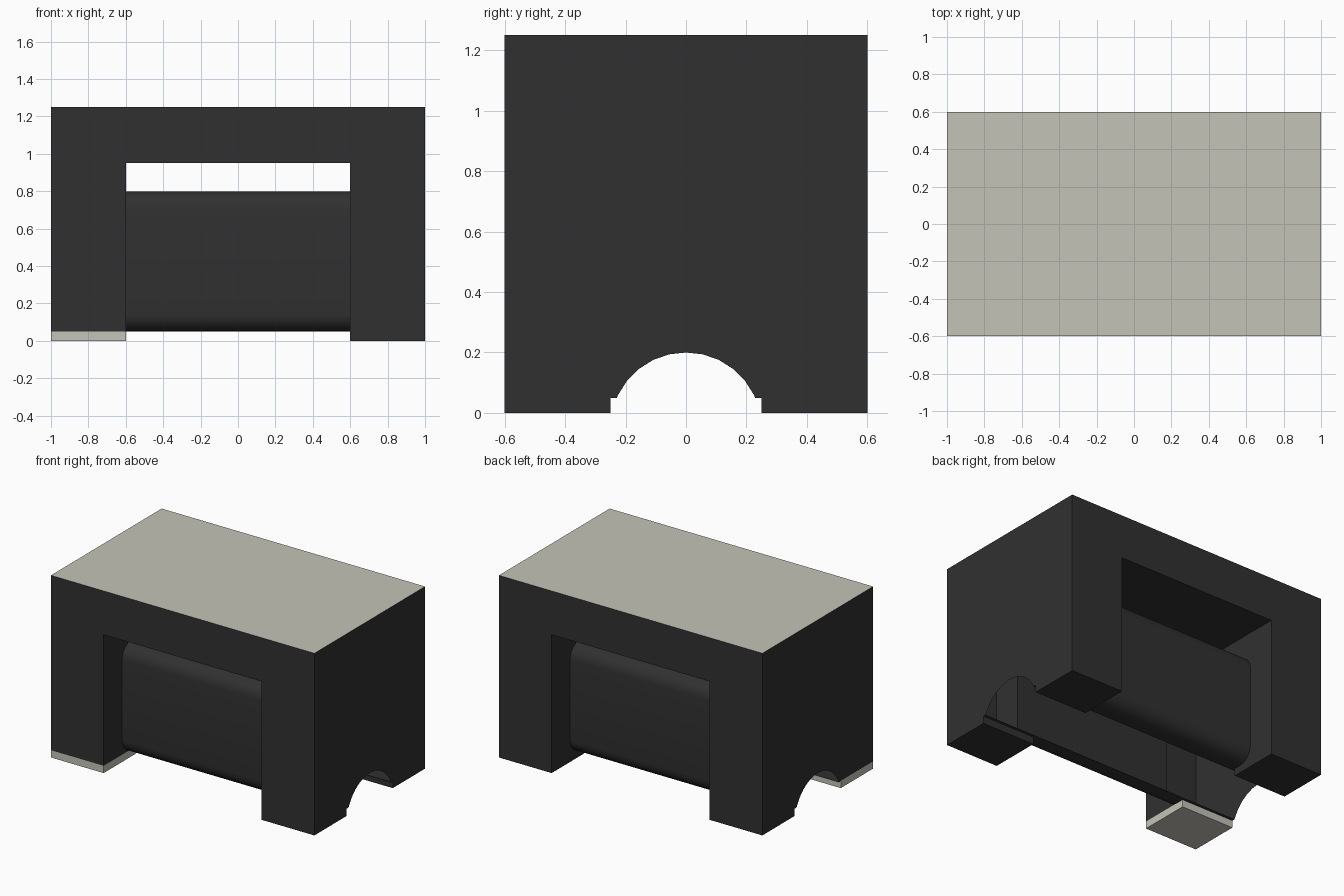
import bpy, bmesh, math

if "Cube" in bpy.data.objects:
    bpy.data.objects.remove(bpy.data.objects["Cube"], do_unlink=True)


def material(name, rgb, rough):
    m = bpy.data.materials.new(name)
    m.use_nodes = True
    m.diffuse_color = (*rgb, 1)
    bsdf = next(n for n in m.node_tree.nodes if n.type == 'BSDF_PRINCIPLED')
    bsdf.inputs["Base Color"].default_value = (*rgb, 1)
    bsdf.inputs["Roughness"].default_value = rough
    return m


DARK = material("charcoal", (0.030, 0.030, 0.030), 0.6)
LIGHT = material("pale_grey", (0.56, 0.55, 0.48), 0.5)

FLOOR = 0.05          # underside of the body, on top of the feet
SLOT_R, SLOT_Z = 0.25, -0.05


def finish(bm, name, mats):
    mesh = bpy.data.meshes.new(name)
    bm.to_mesh(mesh)
    bm.free()
    for m in mats:
        mesh.materials.append(m)
    ob = bpy.data.objects.new(name, mesh)
    bpy.context.collection.objects.link(ob)
    return ob


def prism(name, profile, axis, half):
    """Extrude a (u, z) profile from -half to half along x or y."""
    bm = bmesh.new()
    place = (lambda u, z: (-half, u, z)) if axis == 'x' else (lambda u, z: (u, -half, z))
    face = bm.faces.new([bm.verts.new(place(u, z)) for u, z in profile])
    geom = bmesh.ops.extrude_face_region(bm, geom=[face])["geom"]
    shift = (2 * half, 0, 0) if axis == 'x' else (0, 2 * half, 0)
    bmesh.ops.translate(bm, vec=shift, verts=[v for v in geom if isinstance(v, bmesh.types.BMVert)])
    bmesh.ops.recalc_face_normals(bm, faces=bm.faces)
    return finish(bm, name, [DARK])


def arc(cu, cz, r, a0, a1, n):
    return [(cu + r * math.cos(math.radians(a0 + (a1 - a0) * i / n)),
             cz + r * math.sin(math.radians(a0 + (a1 - a0) * i / n))) for i in range(n + 1)]


# Arch-shaped frame
body = prism("body", [(-1, FLOOR), (-0.6, FLOOR), (-0.6, 0.95), (0.6, 0.95),
                      (0.6, FLOOR), (1, FLOOR), (1, 1.25), (-1, 1.25)], 'y', 0.6)

# Rounded core between the legs
r = 0.1
core_profile = []
for u, z, a in ((0.3, 0.7, 0), (-0.3, 0.7, 90), (-0.3, FLOOR + r, 180), (0.3, FLOOR + r, 270)):
    core_profile += arc(u, z, r, a, a + 90, 6)
core = prism("core_helper", core_profile, 'x', 0.7)

# Round slot running along the underside
slot = prism("slot_helper", arc(0, SLOT_Z, SLOT_R, 0, 360, 28)[:-1], 'x', 1.2)

for helper, op in ((core, 'UNION'), (slot, 'DIFFERENCE')):
    helper.hide_render = True
    mod = body.modifiers.new(op.title(), 'BOOLEAN')
    mod.operation, mod.object, mod.solver = op, helper, 'EXACT'
bpy.context.view_layer.update()
result = bpy.data.meshes.new_from_object(body.evaluated_get(bpy.context.evaluated_depsgraph_get()))
body.modifiers.clear()
body.data = result
for helper in (core, slot):
    bpy.data.objects.remove(helper, do_unlink=True)
result.materials.clear()
for m in (DARK, LIGHT):
    result.materials.append(m)

# Open the slot into the hollow body, and colour the lid
bm = bmesh.new()
bm.from_mesh(result)
bm.normal_update()
slot_faces = [f for f in bm.faces if abs(f.normal.x) < 0.5 and
              all(abs(math.hypot(v.co.y, v.co.z - SLOT_Z) - SLOT_R) < 0.005 for v in f.verts)]
bmesh.ops.delete(bm, geom=slot_faces, context='FACES')
for f in bm.faces:
    f.material_index = 1 if f.normal.z > 0.9 and f.calc_center_median().z > 1.2 else 0
bm.to_mesh(result)
bm.free()

# Four feet, one of them pale to mark the corner
for end, sx in (("left", 1), ("right", -1)):
    for side, sy in (("front", -1), ("back", 1)):
        bm = bmesh.new()
        bmesh.ops.create_cube(bm, size=1)
        bmesh.ops.scale(bm, vec=(0.4, 0.35, FLOOR), verts=bm.verts)
        bmesh.ops.translate(bm, vec=(0.8 * sx, 0.425 * sy, FLOOR / 2), verts=bm.verts)
        bm.normal_update()
        bmesh.ops.delete(bm, geom=[f for f in bm.faces if f.normal.z > 0.9], context='FACES_ONLY')
        marker = sx < 0 and sy < 0
        finish(bm, f"{side}_{end}_foot", [LIGHT if marker else DARK])

# Smooth the core's rounded edges only
bpy.ops.object.select_all(action='DESELECT')
body.select_set(True)
bpy.context.view_layer.objects.active = body
bpy.ops.object.shade_smooth_by_angle(angle=math.radians(30))
